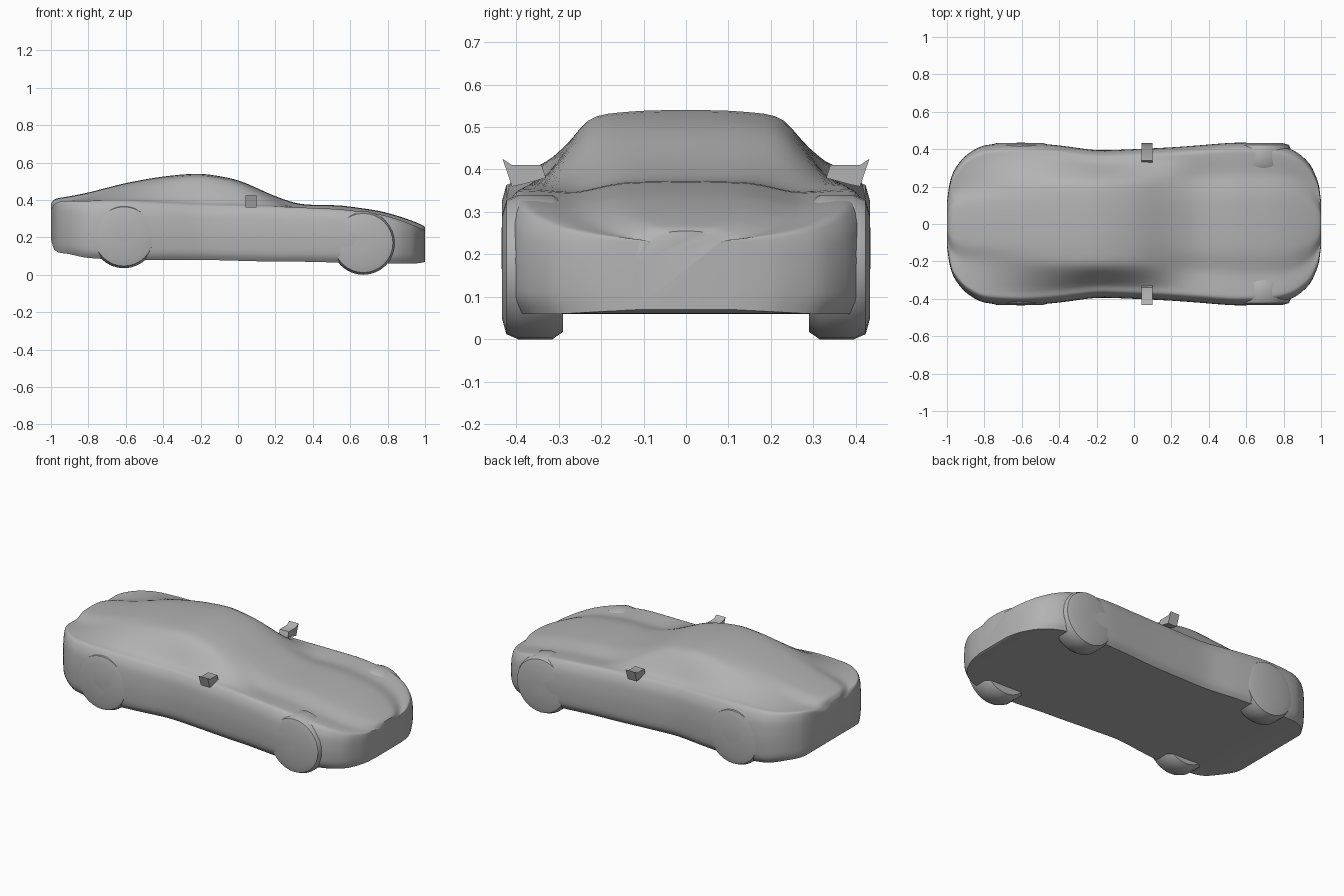
import bpy, bmesh, math
from mathutils import Vector

if "Cube" in bpy.data.objects:
    bpy.data.objects.remove(bpy.data.objects["Cube"], do_unlink=True)

GREY = (0.45, 0.45, 0.45, 1)
paint = bpy.data.materials.new("plain grey")
paint.use_nodes = True
paint.diffuse_color = GREY
paint.node_tree.nodes["Principled BSDF"].inputs["Base Color"].default_value = GREY


def finish(name, bm, angle=35):
    """Turn a bmesh into a named, smooth-shaded grey object."""
    bmesh.ops.recalc_face_normals(bm, faces=bm.faces)
    mesh = bpy.data.meshes.new(name)
    bm.to_mesh(mesh)
    bm.free()
    mesh.materials.append(paint)
    obj = bpy.data.objects.new(name, mesh)
    bpy.context.collection.objects.link(obj)
    bpy.ops.object.select_all(action="DESELECT")
    obj.select_set(True)
    bpy.context.view_layer.objects.active = obj
    bpy.ops.object.shade_smooth_by_angle(angle=math.radians(angle))
    return obj


def spline(points, steps):
    """Catmull-Rom curve through the points, softened to avoid overshoot."""
    out = []
    last = len(points) - 1
    for i in range(last):
        a, b = points[i], points[i + 1]
        ta = (b - points[max(i - 1, 0)]) * 0.4
        tb = (points[min(i + 2, last)] - a) * 0.4
        for k in range(steps):
            t = k / steps
            out.append(a * (1 + 2 * t) * (1 - t) ** 2 + b * t * t * (3 - 2 * t)
                       + ta * t * (1 - t) ** 2 - tb * t * t * (1 - t))
    return out + [points[-1]]


# Body stations: x, sill height, half width, shoulder height, roof half width, roof height
STATIONS = [
    (-1, .19, .12, .34, .06, .38),
    (-.985, .14, .22, .37, .12, .40),
    (-.96, .12, .29, .385, .16, .41),
    (-.9, .11, .365, .39, .19, .42),
    (-.8, .09, .42, .39, .2, .44),
    (-.6, .08, .435, .39, .22, .49),
    (-.4, .08, .42, .38, .23, .525),
    (-.2, .08, .395, .37, .23, .54),
    (0, .075, .4, .365, .23, .505),
    (.2, .07, .41, .36, .24, .42),
    (.34, .07, .42, .355, .25, .378),
    (.55, .065, .435, .345, .26, .37),
    (.75, .06, .425, .32, .26, .342),
    (.86, .06, .39, .29, .24, .313),
    (.94, .06, .32, .26, .19, .285),
    (.985, .065, .22, .24, .13, .266),
    (1, .07, .12, .23, .08, .255),
]


def section(x, sill, half, shoulder, roof, top):
    """Cross-section running over the car from one sill to the other."""
    mid = (sill + shoulder) / 2
    side = [
        (half * .93, sill),
        (half * .985, sill + .04),
        (half, mid),
        (half * .98, mid * .35 + shoulder * .65),
        (half * .92, shoulder),
        (half * .82, shoulder * .85 + top * .15),
        (roof, top - .025),
        (roof * .58, top - .004),
    ]
    left = [Vector((x, y, z)) for y, z in side]
    right = [Vector((p.x, -p.y, p.z)) for p in reversed(left)]
    return left + [Vector((x, 0, top))] + right


# Body shell, lofted through the sections and closed flat underneath
rows = [spline(section(*s), 4) for s in STATIONS]
columns = [spline(list(col), 4) for col in zip(*rows)]
bm = bmesh.new()
grid = [[bm.verts.new(p) for p in col] for col in columns]
for a, b in zip(grid, grid[1:] + grid[:1]):
    for i in range(len(a) - 1):
        bm.faces.new((a[i], a[i + 1], b[i + 1], b[i]))
for end in (0, -1):
    bm.faces.new([col[end] for col in grid])
finish("body", bm)


# Wheels, nearly flush with the body sides
def wheel(name, x, y, z, radius):
    rim = [(.02, -.075), (radius * .9, -.075), (radius, -.05),
           (radius, .03), (radius * .93, .058), (radius * .72, .068), (.02, .068)]
    sign = 1 if y > 0 else -1
    bm = bmesh.new()
    count = 32
    rings = []
    for k in range(count):
        a = math.tau * k / count
        rings.append([bm.verts.new((x + r * math.cos(a), y + sign * d, z + r * math.sin(a)))
                      for r, d in rim])
    for a, b in zip(rings, rings[1:] + rings[:1]):
        for i in range(len(rim) - 1):
            bm.faces.new((a[i], a[i + 1], b[i + 1], b[i]))
    for i in (0, -1):
        bm.faces.new([ring[i] for ring in rings])
    finish(name, bm)


# Door mirrors, thin upswept wedges
def mirror(name, sign):
    outline = [(.33, .38), (.385, .365), (.41, .36), (.432, .425), (.41, .41), (.34, .41)]
    bm = bmesh.new()
    front = [bm.verts.new((.1, sign * y, z)) for y, z in outline]
    back = [bm.verts.new((.04, sign * y, z)) for y, z in outline]
    bm.faces.new(front)
    bm.faces.new(back)
    for i in range(len(outline)):
        j = (i + 1) % len(outline)
        bm.faces.new((front[i], front[j], back[j], back[i]))
    finish(name, bm)


for label, sign in (("left", 1), ("right", -1)):
    wheel("rear_wheel_" + label, -.61, sign * .365, .205, .17)
    wheel("front_wheel_" + label, .67, sign * .365, .17, .17)
    mirror("mirror_" + label, sign)
